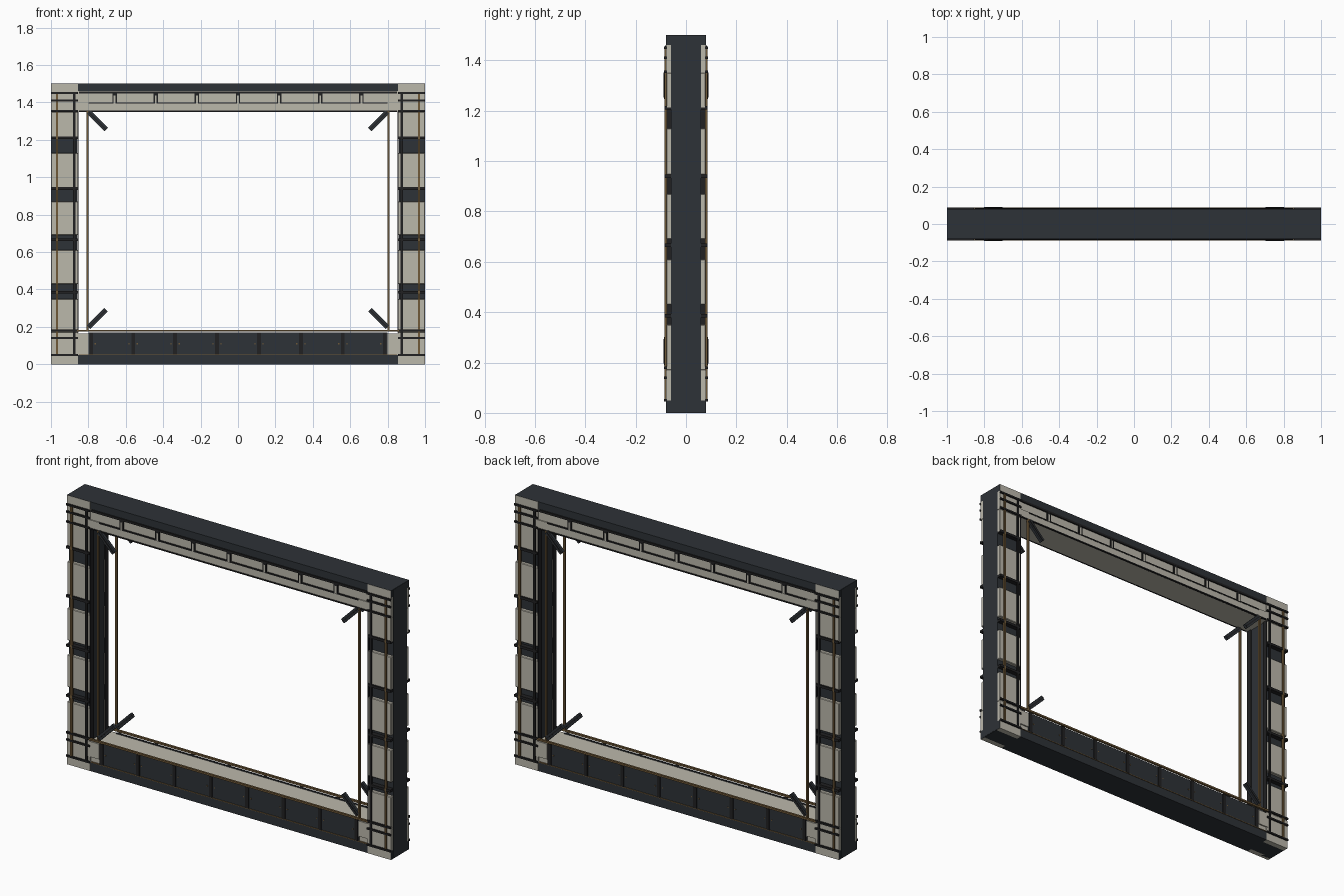
import bpy, math

if "Cube" in bpy.data.objects:
    bpy.data.objects.remove(bpy.data.objects["Cube"])

def mat(name, col):
    m = bpy.data.materials.new(name)
    m.diffuse_color = (*col, 1)
    m.use_nodes = True
    m.node_tree.nodes["Principled BSDF"].inputs["Base Color"].default_value = m.diffuse_color
    return m

DARK = mat("dark_metal", (0.027, 0.032, 0.038))
LIGHT = mat("pale_panel", (0.50, 0.48, 0.41))
BLACK = mat("black_trim", (0.015, 0.015, 0.016))
BRONZE = mat("bronze_trim", (0.16, 0.10, 0.04))

def box(name, x, y, z, m, bevel=0.0, roll=0.0):
    """Box from (min, max) pairs, optionally turned about y."""
    bpy.ops.mesh.primitive_cube_add(size=1, location=[(a + b) / 2 for a, b in (x, y, z)])
    o = bpy.context.object
    o.name = name
    o.scale = [b - a for a, b in (x, y, z)]
    bpy.ops.object.transform_apply(location=False, rotation=False, scale=True)
    o.rotation_euler.y = roll
    o.data.materials.append(m)
    if bevel:
        b = o.modifiers.new("bevel", 'BEVEL')
        b.width, b.segments = bevel, 1
    return o

def both_faces(name, x, y, z, m, bevel=0.0, roll=0.0):
    """Front copy and back copy; y is the distance range from the middle."""
    box(name + "_front", x, (-y[1], -y[0]), z, m, bevel, roll)
    box(name + "_back", x, y, z, m, bevel, roll)

def mirrored(s, a, b):
    return (a, b) if s > 0 else (-b, -a)

# horizontal beams
box("top_cap", (-0.999, 0.999), (-0.079, 0.079), (1.46, 1.5), DARK)
box("top_beam", (-0.86, 0.86), (-0.076, 0.076), (1.35, 1.462), LIGHT)
box("bottom_cap", (-0.999, 0.999), (-0.079, 0.079), (0, 0.05), DARK)
box("bottom_beam", (-0.86, 0.86), (-0.074, 0.074), (0.045, 0.165), LIGHT)
both_faces("bottom_fascia", (-0.8, 0.8), (0.07, 0.078), (0.05, 0.17), DARK)

# top beam coffers: lower lip, ribs and shadow lines
both_faces("top_lip", (-0.86, 0.86), (0.074, 0.081), (1.352, 1.393), LIGHT)
both_faces("top_lip_line", (-0.8, 0.8), (0.074, 0.083), (1.393, 1.400), BLACK)
both_faces("top_rail", (-0.85, 0.85), (0.074, 0.084), (1.447, 1.459), BLACK)
both_faces("top_edge_trim", (-0.85, 0.85), (0.074, 0.086), (1.350, 1.356), BLACK)
for k in range(-3, 4):
    x = k * 0.22
    both_faces("top_rib", (x - 0.012, x + 0.012), (0.074, 0.083), (1.40, 1.448), BLACK)
    both_faces("top_rib_inlay", (x - 0.005, x + 0.005), (0.080, 0.084), (1.395, 1.438), LIGHT)

# bottom fascia ribs and bolts
for k in range(8):
    x = -0.785 + k * 1.57 / 7
    both_faces("bottom_rib", (x - 0.010, x + 0.010), (0.074, 0.083), (0.052, 0.17), BLACK)
    for s in (-0.022, 0.022):
        both_faces("fascia_bolt", (x + s - 0.003, x + s + 0.003), (0.076, 0.080),
                   (0.107, 0.113), BRONZE)
both_faces("bottom_line", (-0.85, 0.85), (0.074, 0.082), (0.049, 0.053), BRONZE)
both_faces("sill_rail", (-0.86, 0.86), (0.076, 0.088), (0.174, 0.184), BRONZE)

# side columns
for s, side in ((-1, "left"), (1, "right")):
    def part(n):
        return side + "_" + n
    box(part("column_core"), mirrored(s, 0.86, 1.0), (-0.06, 0.06), (0.002, 1.498), DARK)
    col = mirrored(s, 0.855, 0.999)
    for z in ((0, 0.17), (1.35, 1.4995)):
        both_faces(part("corner_block"), col, (0.05, 0.080), z, LIGHT)
    for z in ((0.17, 0.35), (0.43, 0.61), (0.69, 0.87), (0.945, 1.13), (1.21, 1.35)):
        both_faces(part("column_panel"), col, (0.05, 0.078), z, LIGHT, 0.003)
    both_faces(part("lower_gusset"), mirrored(s, 0.80, 0.87), (0.07, 0.081), (0.08, 0.165), LIGHT)
    both_faces(part("upper_gusset"), mirrored(s, 0.80, 0.87), (0.07, 0.082), (1.352, 1.40), LIGHT)

    # upright conduits
    both_faces(part("outer_conduit"), mirrored(s, 0.962, 0.974), (0.076, 0.086), (0.05, 1.45), BRONZE)
    both_faces(part("inner_conduit"), mirrored(s, 0.870, 0.882), (0.076, 0.086), (0.05, 1.45), BLACK)
    both_faces(part("column_edge"), mirrored(s, 0.854, 0.859), (0.05, 0.080), (0.17, 1.35), BLACK)

    # cross straps over the gaps and at the corners
    for z in (0.385, 0.665, 0.94, 1.212):
        both_faces(part("gap_strap"), mirrored(s, 0.857, 0.999), (0.058, 0.086),
                   (z - 0.007, z + 0.007), BLACK)
    for z in (0.05, 0.14, 0.18, 1.355, 1.41, 1.45):
        both_faces(part("corner_strap"), mirrored(s, 0.855, 1.0), (0.076, 0.088),
                   (z - 0.005, z + 0.005), BLACK)

    # slim free-standing trim and diagonal corner braces
    both_faces(part("inner_trim"), mirrored(s, 0.800, 0.810), (0.076, 0.086), (0.18, 1.355), BRONZE)
    for zc, turn in ((0.245, 1), (1.302, -1)):
        xc = s * 0.752
        both_faces(part("corner_brace"), (xc - 0.066, xc + 0.066), (0.072, 0.088),
                   (zc - 0.013, zc + 0.013), DARK, 0, s * turn * math.radians(45))
        both_faces(part("brace_trim"), (xc - 0.066, xc + 0.066), (0.070, 0.090),
                   (zc - 0.003, zc + 0.003), BLACK, 0, s * turn * math.radians(45))
